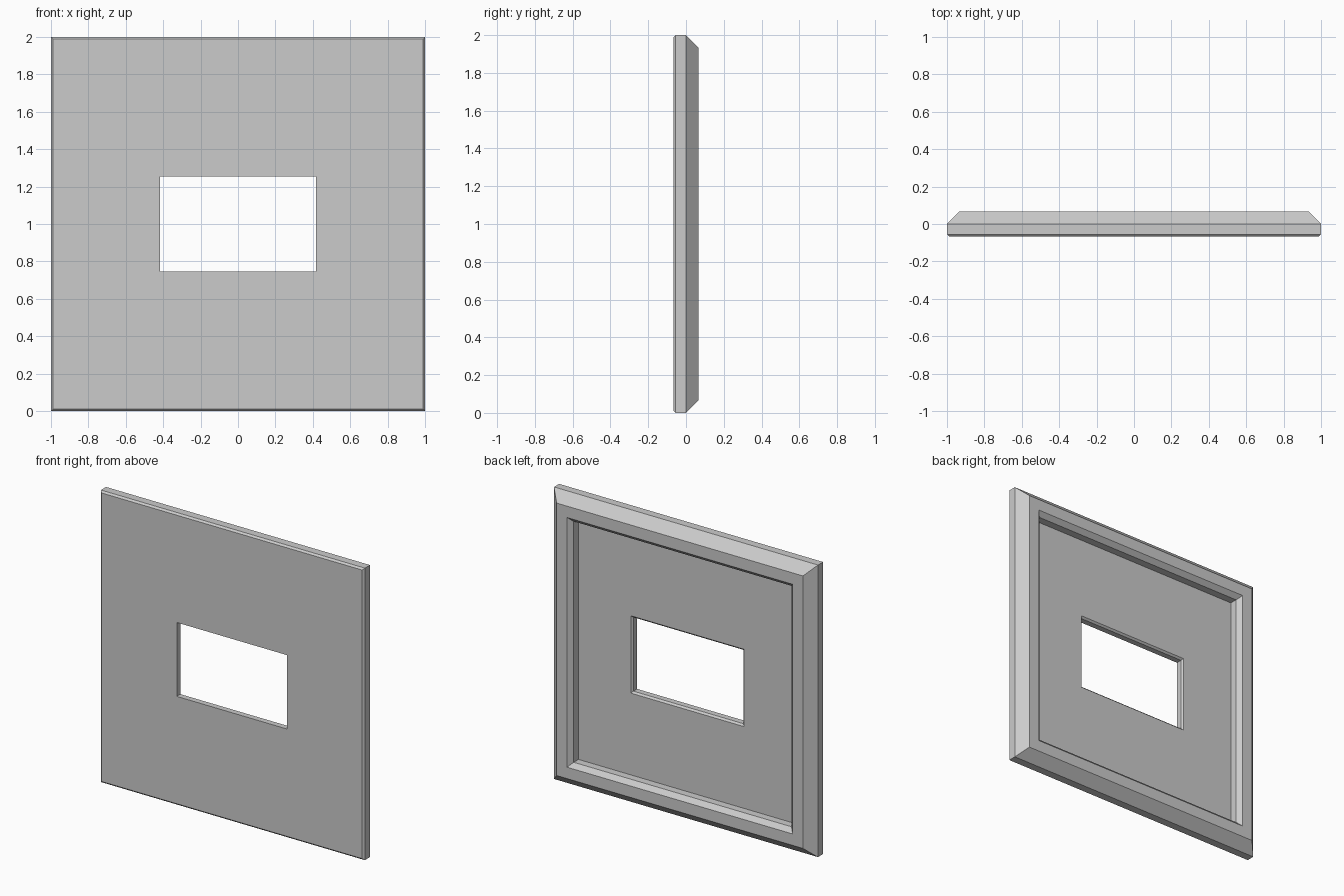
import bpy
import bmesh

if "Cube" in bpy.data.objects:
    bpy.data.objects.remove(bpy.data.objects["Cube"], do_unlink=True)

# Single flat grey
grey = bpy.data.materials.new("light_grey")
grey.use_nodes = True
colour = (0.6, 0.6, 0.6, 1)
grey.diffuse_color = colour
grey.node_tree.nodes["Principled BSDF"].inputs["Base Color"].default_value = colour

HALF = 1.0
DEPTH = 0.067        # half of the total thickness
EDGE = 0.012         # small chamfer
FLOOR = -0.015       # back surface of the thin panel
RIM = 0.855          # inner half size of the raised rim
SLOPE = 0.03         # chamfer inside the rim
WIN_W, WIN_H = 0.417, 0.253

# Cross-section as rectangles: half width, half height, y
section = [
    # front face and outer edge
    (WIN_W, WIN_H, -DEPTH),
    (HALF - EDGE, HALF - EDGE, -DEPTH),
    (HALF, HALF, EDGE - DEPTH),
    (HALF, HALF, 0),
    # raised back rim
    (HALF - DEPTH, HALF - DEPTH, DEPTH),
    (RIM, RIM, DEPTH),
    (RIM - SLOPE, RIM - SLOPE, DEPTH - SLOPE),
    # recessed panel and window
    (RIM - SLOPE, RIM - SLOPE, FLOOR),
    (WIN_W + EDGE, WIN_H + EDGE, FLOOR),
    (WIN_W, WIN_H, FLOOR - EDGE),
]

bm = bmesh.new()
rings = [[bm.verts.new((sx * w, y, HALF + sz * h))
          for sx, sz in ((-1, -1), (1, -1), (1, 1), (-1, 1))]
         for w, h, y in section]

# Join each ring to the next, closing through the window
for a, b in zip(rings, rings[1:] + rings[:1]):
    for i in range(4):
        j = (i + 1) % 4
        bm.faces.new((a[i], a[j], b[j], b[i]))
bmesh.ops.recalc_face_normals(bm, faces=bm.faces)

mesh = bpy.data.meshes.new("framed_panel")
bm.to_mesh(mesh)
bm.free()
mesh.materials.append(grey)
panel = bpy.data.objects.new("framed_panel", mesh)
bpy.context.collection.objects.link(panel)
